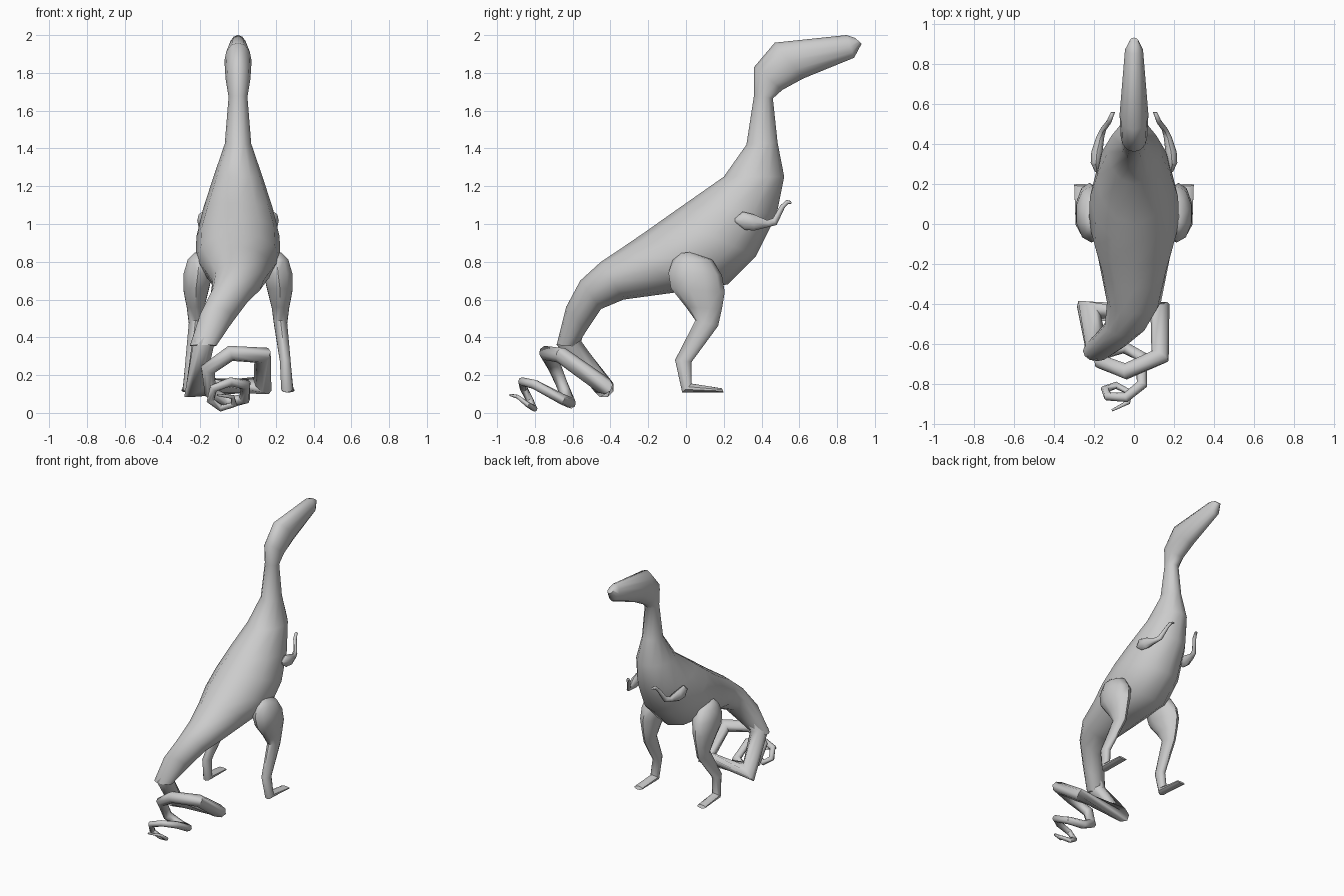
import bpy, bmesh, math
from mathutils import Vector


def skin(name, rings, mirror=False):
    """Bridge a list of vertex rings into a closed, smooth shaded mesh."""
    bm = bmesh.new()
    rows = [[bm.verts.new(p) for p in r] for r in rings]
    n = len(rows[0])
    for a, b in zip(rows, rows[1:]):
        for i in range(n):
            j = (i + 1) % n
            bm.faces.new((a[i], a[j], b[j], b[i]))
    bm.faces.new(rows[0][::-1])
    bm.faces.new(rows[-1])
    bmesh.ops.recalc_face_normals(bm, faces=bm.faces)
    me = bpy.data.meshes.new(name)
    bm.to_mesh(me)
    bm.free()
    ob = bpy.data.objects.new(name, me)
    bpy.context.collection.objects.link(ob)
    bpy.ops.object.select_all(action='DESELECT')
    ob.select_set(True)
    bpy.context.view_layer.objects.active = ob
    bpy.ops.object.shade_smooth_by_angle(angle=math.radians(50))
    if mirror:
        ob.modifiers.new("mirror", 'MIRROR')
    return ob


def loft(name, sections, sides, mirror=False):
    """Each section: side-view outline pair (y1, z1)-(y2, z2), x centre, half width."""
    rings = []
    for y1, z1, y2, z2, x, w in sections:
        c = Vector((x, (y1 + y2) / 2, (z1 + z2) / 2))
        h = Vector((0, (y2 - y1) / 2, (z2 - z1) / 2))
        ang = [2 * math.pi * i / sides for i in range(sides)]
        rings.append([c + h * math.cos(a) + Vector((w * math.sin(a), 0, 0)) for a in ang])
    return skin(name, rings, mirror)


def tube(name, path, sides):
    """Mitred tube along (x, y, z, radius) points."""
    pts = [Vector(p[:3]) for p in path]
    rings, u = [], Vector((1, 0, 0))
    for i, p in enumerate(pts):
        d1 = (p - pts[i - 1]).normalized() if i else (pts[1] - p).normalized()
        d2 = (pts[i + 1] - p).normalized() if i < len(pts) - 1 else d1
        t = (d1 + d2).normalized()
        u = (u - t * u.dot(t)).normalized()
        v = t.cross(u)
        bend = d2 - d1
        k = min(1 / max(t.dot(d1), 0.1), 1.5) - 1
        bend = bend.normalized() if bend.length > 1e-4 else Vector()
        ring = []
        for s in range(sides):
            a = 2 * math.pi * s / sides
            o = (u * math.cos(a) + v * math.sin(a)) * path[i][3]
            ring.append(p + o + bend * o.dot(bend) * k)
        rings.append(ring)
    return skin(name, rings)


# head, neck and trunk, snout to tail root
loft("body", [
    (0.895, 1.985, 0.93, 1.955, 0, 0.022),
    (0.85, 2.0, 0.89, 1.88, 0, 0.045),
    (0.47, 1.96, 0.62, 1.77, 0, 0.072),
    (0.36, 1.83, 0.51, 1.71, 0, 0.066),
    (0.36, 1.68, 0.46, 1.665, 0, 0.05),
    (0.32, 1.42, 0.485, 1.43, 0, 0.07),
    (0.20, 1.25, 0.52, 1.25, 0, 0.13),
    (0.0, 1.11, 0.48, 1.05, 0, 0.185),
    (-0.1, 1.04, 0.37, 0.83, 0, 0.22),
    (-0.22, 0.955, 0.22, 0.68, 0, 0.225),
    (-0.33, 0.88, 0.0, 0.645, 0, 0.18),
    (-0.45, 0.80, -0.33, 0.60, 0, 0.135),
    (-0.56, 0.70, -0.45, 0.55, -0.04, 0.105),
    (-0.635, 0.56, -0.53, 0.43, -0.12, 0.09),
    (-0.685, 0.36, -0.58, 0.35, -0.185, 0.07),
], 12)

# corkscrew tail
tube("tail", [
    (-0.12, -0.58, 0.50, 0.06), (-0.185, -0.62, 0.37, 0.06),
    (-0.225, -0.435, 0.135, 0.055), (0.13, -0.435, 0.145, 0.047),
    (0.13, -0.66, 0.305, 0.043), (-0.04, -0.735, 0.315, 0.04),
    (-0.16, -0.69, 0.23, 0.036), (-0.145, -0.64, 0.11, 0.033),
    (-0.05, -0.615, 0.055, 0.03), (0.035, -0.66, 0.075, 0.028),
    (0.04, -0.80, 0.15, 0.026), (-0.04, -0.865, 0.165, 0.023),
    (-0.13, -0.86, 0.13, 0.021), (-0.145, -0.825, 0.065, 0.019),
    (-0.09, -0.805, 0.025, 0.017), (-0.02, -0.84, 0.045, 0.014),
    (-0.03, -0.89, 0.085, 0.011), (-0.11, -0.93, 0.095, 0.006),
], 8)

# hind legs with feet
loft("hind_legs", [
    (-0.03, 0.845, 0.03, 0.852, 0.20, 0.03),
    (-0.07, 0.81, 0.14, 0.81, 0.205, 0.065),
    (-0.093, 0.74, 0.19, 0.73, 0.212, 0.08),
    (-0.08, 0.66, 0.205, 0.64, 0.222, 0.07),
    (0.0, 0.56, 0.19, 0.55, 0.225, 0.048),
    (0.05, 0.49, 0.17, 0.46, 0.225, 0.037),
    (-0.058, 0.28, 0.03, 0.27, 0.25, 0.03),
    (-0.02, 0.108, 0.03, 0.155, 0.26, 0.033),
    (0.20, 0.108, 0.19, 0.13, 0.266, 0.034),
], 10, mirror=True)

# small arms
loft("arms", [
    (0.26, 1.01, 0.26, 1.03, 0.185, 0.01),
    (0.31, 0.97, 0.30, 1.065, 0.19, 0.026),
    (0.36, 0.965, 0.36, 1.05, 0.185, 0.028),
    (0.44, 0.985, 0.43, 1.02, 0.168, 0.02),
    (0.48, 0.995, 0.46, 1.03, 0.155, 0.016),
    (0.522, 1.085, 0.497, 1.095, 0.125, 0.013),
    (0.54, 1.105, 0.53, 1.127, 0.115, 0.012),
    (0.56, 1.108, 0.555, 1.122, 0.105, 0.01),
], 8, mirror=True)
